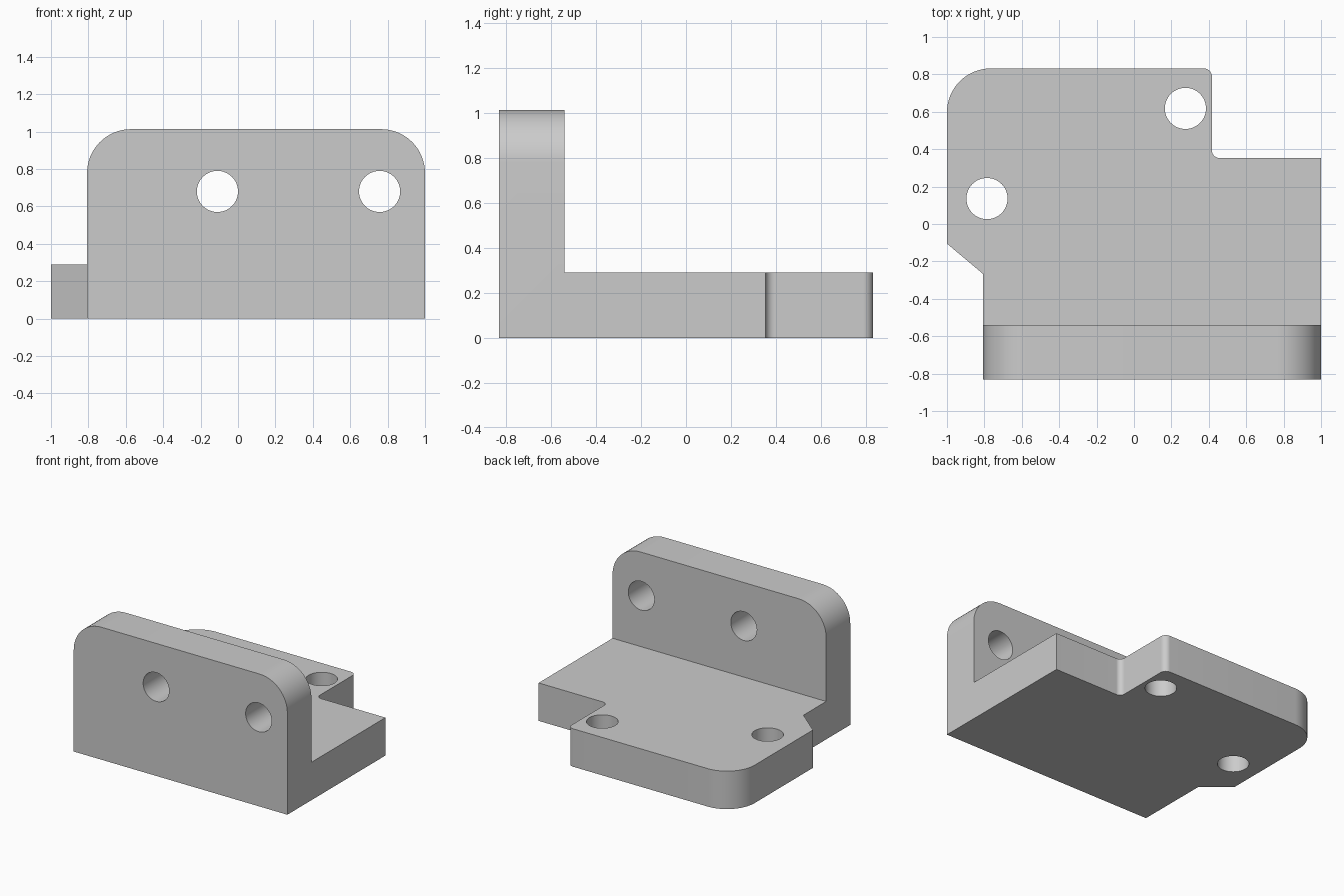
import bpy
import bmesh
import math
from mathutils import Matrix, Vector

if "Cube" in bpy.data.objects:
    bpy.data.objects.remove(bpy.data.objects["Cube"], do_unlink=True)

grey = bpy.data.materials.new("light grey")
grey.use_nodes = True
grey.diffuse_color = (0.6, 0.6, 0.6, 1)
grey.node_tree.nodes["Principled BSDF"].inputs["Base Color"].default_value = (0.6, 0.6, 0.6, 1)

LEFT, RIGHT = -0.807, 1.0
FRONT, WALL_BACK, BACK = -0.832, -0.541, 0.832
PLATE_TOP, WALL_TOP = 0.29, 1.013
HOLE_RADIUS = 0.11


def rounded(corners, segments=16):
    """Outline from (x, y, radius) corners, with an arc at each radius."""
    points = []
    for i, (x, y, radius) in enumerate(corners):
        p = Vector((x, y))
        if not radius:
            points.append(p)
            continue
        a = (Vector(corners[i - 1][:2]) - p).normalized()
        b = (Vector(corners[(i + 1) % len(corners)][:2]) - p).normalized()
        # All rounded corners are right angles
        centre = p + (a + b) * radius
        for k in range(segments + 1):
            t = k / segments * math.pi / 2
            points.append(centre - b * radius * math.cos(t) - a * radius * math.sin(t))
    return points


def finish(name, bm):
    bmesh.ops.recalc_face_normals(bm, faces=bm.faces)
    mesh = bpy.data.meshes.new(name)
    bm.to_mesh(mesh)
    bm.free()
    mesh.materials.append(grey)
    obj = bpy.data.objects.new(name, mesh)
    bpy.context.collection.objects.link(obj)
    return obj


def extrude(name, outline, to_3d, depth):
    bm = bmesh.new()
    face = bm.faces.new([bm.verts.new(to_3d(p)) for p in outline])
    moved = bmesh.ops.extrude_face_region(bm, geom=[face])["geom"]
    bmesh.ops.translate(bm, vec=depth, verts=[v for v in moved if isinstance(v, bmesh.types.BMVert)])
    return finish(name, bm)


def drill(name, location, upright):
    bm = bmesh.new()
    turn = Matrix() if upright else Matrix.Rotation(math.pi / 2, 4, "X")
    bmesh.ops.create_cone(bm, cap_ends=True, segments=64, radius1=HOLE_RADIUS,
                          radius2=HOLE_RADIUS, depth=0.8,
                          matrix=Matrix.Translation(location) @ turn)
    return finish(name, bm)


def combine(target, tool, operation):
    mod = target.modifiers.new(tool.name, "BOOLEAN")
    mod.operation = operation
    mod.solver = "EXACT"
    mod.object = tool
    bpy.context.view_layer.objects.active = target
    bpy.ops.object.modifier_apply(modifier=mod.name)
    bpy.data.objects.remove(tool, do_unlink=True)


# Base plate with a chamfered shoulder, rounded corner and stepped notch
plate = rounded([
    (LEFT, FRONT, 0), (RIGHT, FRONT, 0), (RIGHT, 0.353, 0),
    (0.417, 0.353, 0.04), (0.417, BACK, 0.045),
    (-1, BACK, 0.235), (-1, -0.105, 0), (LEFT, -0.267, 0),
])
bracket = extrude("bracket", plate, lambda p: (p.x, p.y, 0), (0, 0, PLATE_TOP))

# Upright wall with rounded top corners
wall = rounded([
    (LEFT, 0, 0), (RIGHT, 0, 0),
    (RIGHT, WALL_TOP, 0.235), (LEFT, WALL_TOP, 0.235),
])
upright = extrude("upright_wall", wall, lambda p: (p.x, FRONT, p.y), (0, WALL_BACK - FRONT, 0))
combine(bracket, upright, "UNION")

# Bolt holes through the plate and the wall
for x, y in ((0.275, 0.618), (-0.786, 0.136)):
    combine(bracket, drill("plate_hole", (x, y, 0.1), True), "DIFFERENCE")
for x in (-0.11, 0.757):
    combine(bracket, drill("wall_hole", (x, -0.69, 0.68), False), "DIFFERENCE")

# Merge coplanar faces, then smooth the curved edges
bm = bmesh.new()
bm.from_mesh(bracket.data)
bmesh.ops.remove_doubles(bm, verts=bm.verts, dist=0.0001)
bmesh.ops.dissolve_limit(bm, angle_limit=0.01, verts=bm.verts, edges=bm.edges)
bm.to_mesh(bracket.data)
bm.free()
bpy.ops.object.select_all(action="DESELECT")
bracket.select_set(True)
bpy.context.view_layer.objects.active = bracket
bpy.ops.object.shade_smooth_by_angle(angle=math.radians(30))
